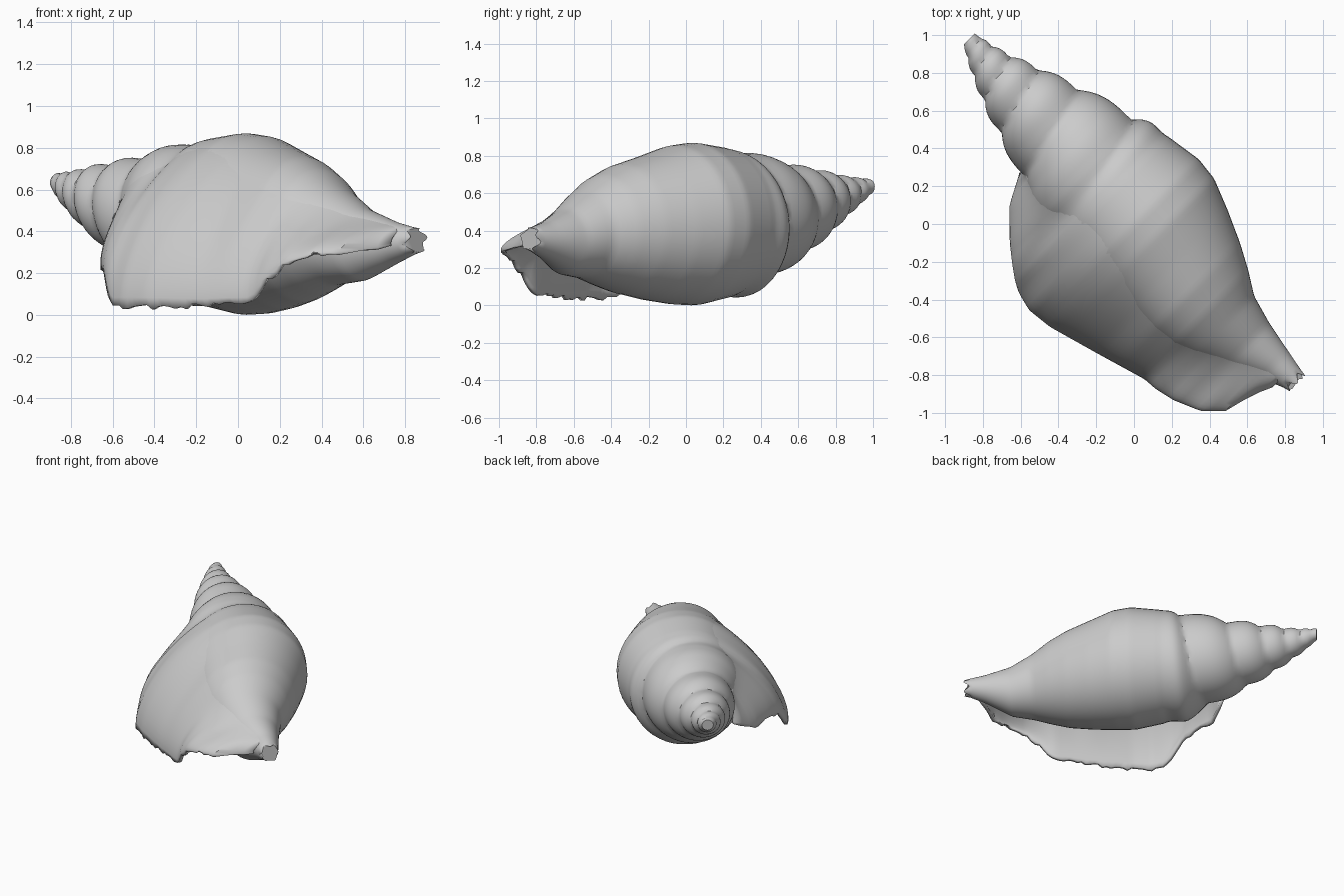
import bpy, math, random
from mathutils import Vector

random.seed(4)
cube = bpy.data.objects.get("Cube")
if cube:
    bpy.data.objects.remove(cube)

mat = bpy.data.materials.new("shell grey")
mat.use_nodes = True
GREY = (0.6, 0.6, 0.6, 1)
mat.diffuse_color = GREY
mat.node_tree.nodes["Principled BSDF"].inputs["Base Color"].default_value = GREY


def lerp_table(rows, s):
    """Interpolate every column of a table keyed on its first column."""
    if s <= rows[0][0]:
        return rows[0][1:]
    for a, b in zip(rows, rows[1:]):
        if s <= b[0]:
            k = (s - a[0]) / (b[0] - a[0])
            return tuple(p + (q - p) * k for p, q in zip(a[1:], b[1:]))
    return rows[-1][1:]


def place(s, t, z):
    """Shell axis runs diagonally: s along it, t across it."""
    h = math.sqrt(0.5)
    return Vector(((s + t) * h, (t - s) * h, z))


def grid_object(name, grid, closed=False):
    rows, cols = len(grid), len(grid[0])
    verts = [p for row in grid for p in row]
    faces = []
    for i in range(rows - 1):
        for j in range(cols if closed else cols - 1):
            k = (j + 1) % cols
            faces.append((i * cols + j, i * cols + k, (i + 1) * cols + k, (i + 1) * cols + j))
    if closed:
        faces.append(tuple(reversed(range(cols))))
        faces.append(tuple((rows - 1) * cols + j for j in range(cols)))
    mesh = bpy.data.meshes.new(name)
    mesh.from_pydata(verts, [], faces)
    mesh.materials.append(mat)
    obj = bpy.data.objects.new(name, mesh)
    bpy.context.collection.objects.link(obj)
    return obj


# Envelope: position along the axis, radius, sideways shift, height
BODY = [(-1.31, .035, .075, .635), (-1.2, .075, .055, .6), (-1.08, .115, .045, .57),
        (-.93, .17, .045, .535), (-.71, .24, .05, .49), (-.4, .33, .05, .45),
        (-.2, .405, .05, .44), (0, .435, .05, .435), (.13, .425, .045, .43),
        (.3, .387, .015, .415), (.47, .345, -.02, .408), (.6, .295, -.04, .398),
        (.72, .235, -.055, .378), (.88, .175, -.04, .338), (1.06, .1, 0, .345),
        (1.19, .06, .015, .355)]
APEX, REACH, RATIO = -1.45, 1.05, .7


def radius(s, theta):
    """Stepped whorls following a growing helix, fading out on the body."""
    turn = theta / math.tau
    n = math.log((s - APEX) / REACH) / -math.log(RATIO)
    k = math.floor(n - turn)
    f = n - turn - k
    stepped = k + 1 - (1 - f) ** 3 + turn
    fade = min(1, max(0, (n - .05) / .45))
    fade *= fade * (3 - 2 * fade)
    n_eff = stepped + (n - stepped) * fade
    return lerp_table(BODY, APEX + REACH * RATIO ** -n_eff)[0]


def on_body(s, theta, extra=0):
    r = radius(s, theta) + extra
    _, shift, height = lerp_table(BODY, s)
    return shift + r * math.cos(theta), height + r * math.sin(theta)


# Spire, body whorl and canal
RINGS, SIDES = 110, 48
grid = []
for i in range(RINGS + 1):
    s = BODY[0][0] + (BODY[-1][0] - BODY[0][0]) * i / RINGS
    grid.append([place(s, *on_body(s, math.tau * j / SIDES)) for j in range(SIDES)])
for j, p in enumerate(grid[-1]):
    p += place(.02 * math.sin(5 * math.tau * j / SIDES), 0, 0)
core = grid_object("spire_and_body", grid, closed=True)

# Flared lip: position, edge across, edge height, start angle on the body
LIP = [(-.62, -.23, .3, 172), (-.54, -.39, .22, 157), (-.4, -.53, .22, 138),
       (-.3, -.61, .2, 125), (-.23, -.66, .12, 117), (-.17, -.69, .03, 111),
       (-.07, -.715, .03, 108), (.07, -.7, .03, 115), (.35, -.62, .035, 136),
       (.62, -.54, .05, 138), (.7, -.535, .14, 132), (.81, -.51, .23, 122),
       (.95, -.45, .28, 112), (1.05, -.35, .29, 104), (1.08, -.2, .3, 98),
       (1.13, -.09, .33, 90)]
STATIONS, STEPS = 60, 14
lip_grid = []
for i in range(STATIONS + 1):
    s = LIP[0][0] + (LIP[-1][0] - LIP[0][0]) * i / STATIONS
    et, ez, angle = lerp_table(LIP, s)
    theta = math.radians(angle)
    a = Vector(on_body(s, theta, -.004))
    e = Vector((et, ez))
    reach = (e - a).length * .35
    b = a + Vector((-math.sin(theta), math.cos(theta))) * reach
    c = e + Vector((-.02, .3 * (a.y - e.y)))
    row = []
    for j in range(STEPS + 1):
        u = j / STEPS
        v = 1 - u
        p = a * v**3 + b * 3 * u * v * v + c * 3 * u * u * v + e * u**3
        row.append(place(s, p.x, p.y))
    row[-1].z += random.uniform(-.008, .02)
    lip_grid.append(row)
lip = grid_object("flared_lip", lip_grid)
solid = lip.modifiers.new("thickness", "SOLIDIFY")
solid.thickness = .025
solid.offset = -1

# Smooth shading with crisp sutures and broken edges
bpy.ops.object.select_all(action="DESELECT")
for obj in (core, lip):
    obj.select_set(True)
bpy.context.view_layer.objects.active = core
bpy.ops.object.shade_smooth_by_angle(angle=math.radians(35))
